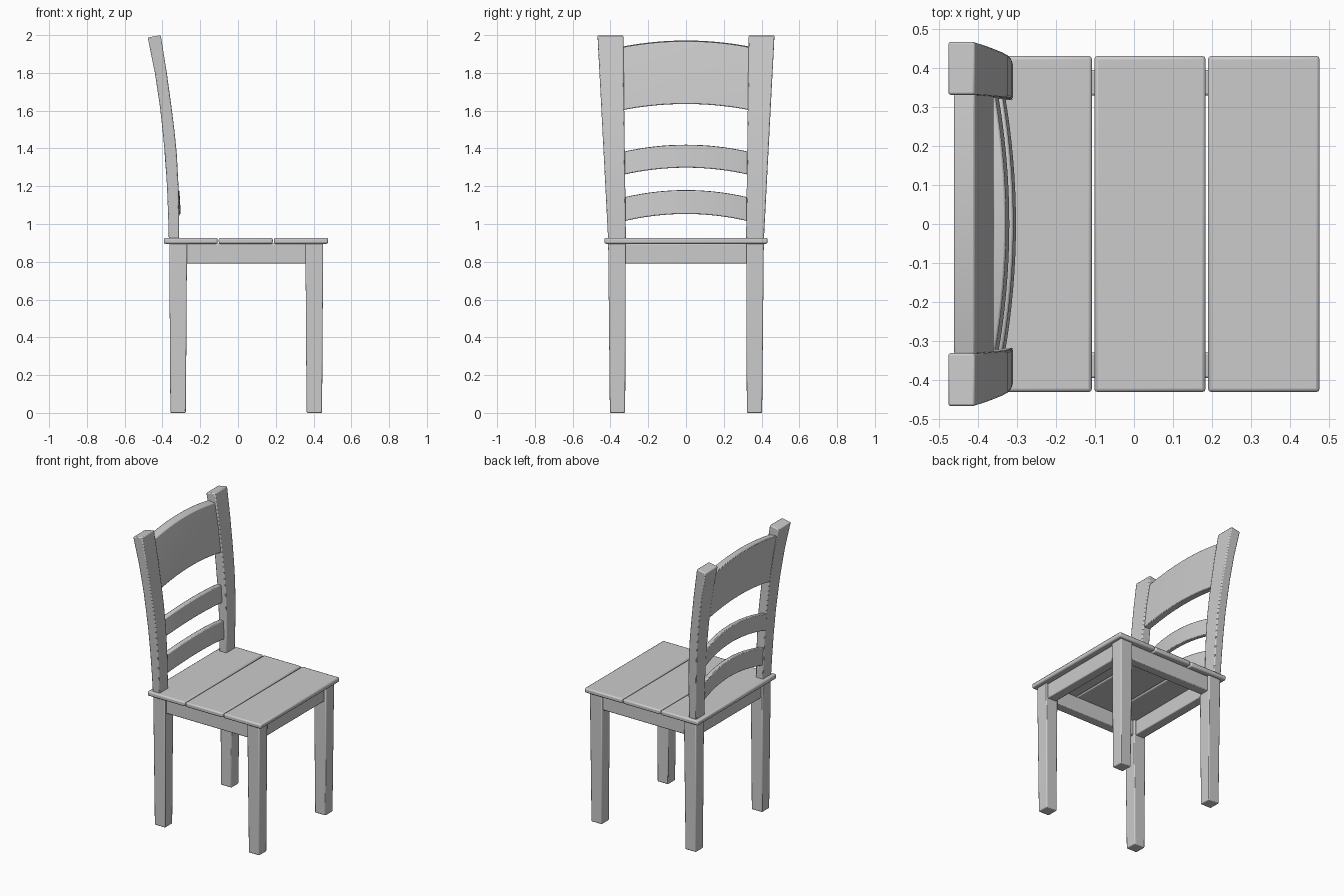
import bpy, bmesh

if "Cube" in bpy.data.objects:
    bpy.data.objects.remove(bpy.data.objects["Cube"])


def loft(name, rings, bevel=0.006):
    """Skin a list of equal-length point rings, cap both ends, soften edges."""
    bm = bmesh.new()
    loops = [[bm.verts.new(p) for p in ring] for ring in rings]
    n = len(loops[0])
    for a, b in zip(loops, loops[1:]):
        for i in range(n):
            j = (i + 1) % n
            bm.faces.new((a[i], a[j], b[j], b[i]))
    bm.faces.new(loops[0][::-1])
    bm.faces.new(loops[-1])
    bmesh.ops.recalc_face_normals(bm, faces=bm.faces)
    mesh = bpy.data.meshes.new(name)
    bm.to_mesh(mesh)
    bm.free()
    obj = bpy.data.objects.new(name, mesh)
    bpy.context.collection.objects.link(obj)
    mod = obj.modifiers.new("Bevel", "BEVEL")
    mod.width, mod.segments = bevel, 2
    mod.limit_method, mod.angle_limit = "ANGLE", 0.7
    bpy.ops.object.select_all(action="DESELECT")
    obj.select_set(True)
    bpy.context.view_layer.objects.active = obj
    bpy.ops.object.shade_smooth_by_angle(angle=0.6)
    return obj


def rect(x0, x1, y0, y1, z):
    return [(x0, y0, z), (x1, y0, z), (x1, y1, z), (x0, y1, z)]


def box(name, x0, x1, y0, y1, z0, z1, bevel=0.006):
    return loft(name, [rect(x0, x1, y0, y1, z0), rect(x0, x1, y0, y1, z1)], bevel)


def slat(name, profile, rise, bow, half=0.335, steps=16):
    """Sweep an (x, z) profile across y, arching up by rise and forward by bow."""
    rings = []
    for i in range(steps + 1):
        t = 2 * i / steps - 1
        k = 1 - t * t
        rings.append([(x + bow * k, t * half, z + rise * k) for x, z in profile])
    return loft(name, rings, 0.005)


# Seat planks
for i, (x0, x1) in enumerate([(-0.393, -0.108), (-0.102, 0.184), (0.19, 0.477)]):
    box(f"seat_plank_{i + 1}", x0, x1, -0.432, 0.432, 0.895, 0.927, 0.009)

# Back post: (z, back x, front x), outer edge flares with height
post = [(0.91, -0.366, -0.311), (1.05, -0.370, -0.312), (1.2, -0.376, -0.315),
        (1.37, -0.387, -0.324), (1.5, -0.400, -0.337), (1.62, -0.413, -0.352),
        (1.8, -0.440, -0.377), (1.99, -0.478, -0.409)]

for s, side in ((-1, "right"), (1, "left")):
    # Legs, slightly tapered to the floor
    for label, c in (("back", -0.317), ("front", 0.404)):
        loft(f"{label}_leg_{side}",
             [rect(c - 0.041, c + 0.041, s * 0.322, s * 0.403, 0),
              rect(c - 0.047, c + 0.047, s * 0.319, s * 0.412, 0.9)])
    # Side apron
    box(f"side_apron_{side}", -0.28, 0.365, s * 0.33, s * 0.396, 0.79, 0.897)
    # Curved, flaring back post
    rings = []
    for z, xb, xf in post:
        t = (z - 0.91) / 1.08
        ring = rect(xb, xf, s * (0.318 + 0.014 * t), s * (0.412 + 0.056 * t), z)
        if t > 0.99:  # top end leans with the post
            ring = [(x, y, 2.0 if x == xf else 1.987) for x, y, _ in ring]
        rings.append(ring)
    loft(f"back_post_{side}", rings)

# Front and back aprons
box("front_apron", 0.37, 0.436, -0.33, 0.33, 0.79, 0.897)
box("back_apron", -0.35, -0.284, -0.33, 0.33, 0.79, 0.897)

# Wide top rail and the two bowed slats
slat("top_rail", [(-0.41, 1.607), (-0.36, 1.603), (-0.382, 1.78), (-0.409, 1.935),
                  (-0.463, 1.94), (-0.433, 1.78)], 0.032, 0)
slat("middle_slat", [(-0.381, 1.262), (-0.349, 1.26), (-0.358, 1.38), (-0.39, 1.382)], 0.038, 0.029)
slat("lower_slat", [(-0.364, 1.015), (-0.332, 1.013), (-0.339, 1.138), (-0.371, 1.14)], 0.04, 0.029)
